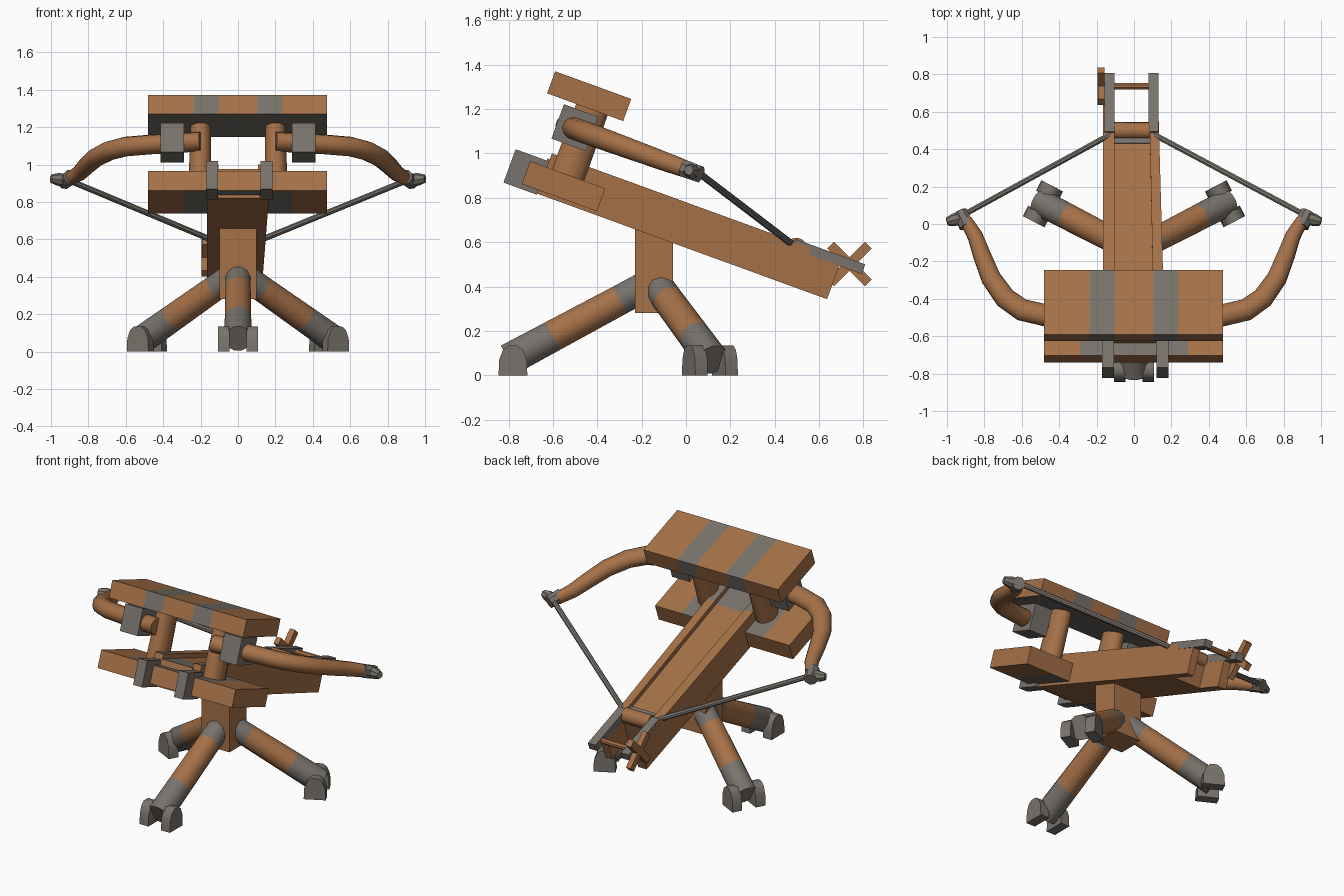
import bpy, bmesh, math
from mathutils import Matrix, Vector

if "Cube" in bpy.data.objects:
    bpy.data.objects.remove(bpy.data.objects["Cube"])

TILT = Matrix.Rotation(math.radians(-20), 4, 'X')   # frame of the tilted stock
FLAT = Matrix.Identity(4)


def material(name, rgb):
    m = bpy.data.materials.new(name)
    m.diffuse_color = (*rgb, 1)
    m.use_nodes = True
    m.node_tree.nodes["Principled BSDF"].inputs["Base Color"].default_value = m.diffuse_color
    return m


WOOD = material("brown wood", (0.38, 0.165, 0.065))
IRON = material("grey iron", (0.19, 0.17, 0.15))


def finish(name, bm, mats, M=FLAT):
    """Turn a bmesh into an object, smooth below 40 degrees."""
    bmesh.ops.recalc_face_normals(bm, faces=bm.faces)
    bm.transform(M)
    me = bpy.data.meshes.new(name)
    bm.to_mesh(me)
    bm.free()
    for m in mats:
        me.materials.append(m)
    for p in me.polygons:
        p.use_smooth = True
    me.set_sharp_from_angle(angle=math.radians(40))
    ob = bpy.data.objects.new(name, me)
    bpy.context.scene.collection.objects.link(ob)
    return ob


def box(name, x, y, z, mat, M=TILT, back=(0, 0), cuts=(), rule=None):
    """Box from ranges; back shifts the left/right edge at the y-max end."""
    bm = bmesh.new()
    bmesh.ops.create_cube(bm, size=1)
    for v in bm.verts:
        i, j, k = (int(c > 0) for c in v.co)
        v.co = (x[i] + (back[i] if j else 0), y[j], z[k])
    for axis, val in cuts:
        n = Vector((0, 0, 0))
        n[axis] = 1
        bmesh.ops.bisect_plane(bm, geom=bm.verts[:] + bm.edges[:] + bm.faces[:],
                               plane_co=n * val, plane_no=n)
    if rule:
        bm.normal_update()
        for f in bm.faces:
            f.material_index = int(rule(f.calc_center_median(), f.normal))
    return finish(name, bm, [mat] if not rule else [WOOD, IRON], M)


def tube(name, path, radii, mat=None, segs=None, n=12, M=FLAT, hint=(0, 0, 1)):
    """Sweep an elliptical section along a path; segs gives a material per span."""
    bm = bmesh.new()
    pts = [Vector(p) for p in path]
    rings = []
    for i, p in enumerate(pts):
        t = (pts[min(i + 1, len(pts) - 1)] - pts[max(i - 1, 0)]).normalized()
        side = t.cross(Vector(hint)).normalized()
        up = side.cross(t)
        a, b = radii[i] if isinstance(radii[i], tuple) else (radii[i], radii[i])
        angs = [2 * math.pi * (k + 0.5) / n for k in range(n)]
        rings.append([bm.verts.new(p + side * a * math.cos(w) + up * b * math.sin(w)) for w in angs])
    for i in range(len(rings) - 1):
        for k in range(n):
            q = (k + 1) % n
            f = bm.faces.new((rings[i][k], rings[i][q], rings[i + 1][q], rings[i + 1][k]))
            f.material_index = segs[i] if segs else 0
    for r, e in ((rings[0], 0), (rings[-1], -1)):
        bm.faces.new(r).material_index = segs[e] if segs else 0
    return finish(name, bm, [WOOD, IRON] if segs else [mat], M)


# --- Stand: central post, three legs with paired iron foot cheeks
PC = Vector((0, -0.145, 0))
box("centre_post", (-0.1, 0.1), (-0.23, -0.058), (0.28, 0.66), WOOD, FLAT)

FOOT = [(-0.065, 0), (0.065, 0), (0.062, 0.07), (0.045, 0.115), (0.02, 0.135),
        (-0.02, 0.135), (-0.045, 0.115), (-0.062, 0.07)]
for label, fx, fy in (("front", 0, -0.78), ("left", -0.487, 0.108), ("right", 0.487, 0.108)):
    foot = Vector((fx, fy, 0))
    d = (foot - PC).normalized()
    side = Vector((-d.y, d.x, 0))
    a = PC + d * 0.05 + Vector((0, 0, 0.395))
    b = foot + d * 0.02 + Vector((0, 0, 0.07))
    tube(label + "_leg", [a, a.lerp(b, 0.17), a.lerp(b, 0.67), b],
         [0.07, 0.07, 0.073, 0.075], segs=[1, 0, 1])
    for s in (-1, 1):
        bm = bmesh.new()
        inner, outer = ([bm.verts.new(foot + d * u + side * s * o + Vector((0, 0, z)))
                         for u, z in FOOT] for o in (0.045, 0.108))
        bm.faces.new(inner)
        bm.faces.new(outer)
        for k in range(len(FOOT)):
            q = (k + 1) % len(FOOT)
            bm.faces.new((inner[k], inner[q], outer[q], outer[k]))
        finish(label + "_foot_cheek", bm, [IRON])

# --- Stock: channel floor and two side walls that fork past it at the rear
front_iron = lambda c, n: c.y < -0.74 and n.z > 0.5
box("stock_floor", (-0.112, 0.115), (-0.92, 0.3), (0.54, 0.705), WOOD,
    back=(0, -0.025), cuts=[(1, -0.74)], rule=front_iron)
box("stock_left_wall", (-0.165, -0.105), (-0.91, 0.48), (0.54, 0.733), WOOD,
    cuts=[(1, -0.74)], rule=front_iron)
box("stock_right_wall", (0.108, 0.165), (-0.91, 0.48), (0.54, 0.733), WOOD,
    back=(-0.028, -0.037), cuts=[(1, -0.74)], rule=front_iron)

# --- Head: lower and upper boards with iron patches and bands
box("lower_board", (-0.48, 0.475), (-0.99, -0.63), (0.557, 0.667), WOOD,
    cuts=[(0, -0.29), (0, 0.29)],
    rule=lambda c, n: abs(n.z) > 0.5 and abs(c.x) < 0.29)
box("upper_board", (-0.48, 0.475), (-1.023, -0.658), (0.98, 1.086), WOOD,
    cuts=[(0, v) for v in (-0.235, -0.105, 0.105, 0.235)],
    rule=lambda c, n: n.z < -0.5 or 0.105 < abs(c.x) < 0.235)
for name, x in (("left", (-0.17, -0.107)), ("right", (0.12, 0.185))):
    box(name + "_front_bracket", x, (-1.07, -0.91), (0.535, 0.695), IRON)

# --- Mirrored bow parts: uprights, clamps, arms, tips, string
V = 0.873
ARM = [(0.2, -0.882, 0.06), (0.47, -0.838, 0.06), (0.60, -0.806, 0.06), (0.69, -0.738, 0.058),
       (0.765, -0.625, 0.054), (0.815, -0.49, 0.048), (0.85, -0.385, 0.042), (0.9, -0.297, 0.034)]
for s, name in ((-1, "left"), (1, "right")):
    tube(name + "_upright", [(s * 0.203, -0.808, 0.62), (s * 0.2, -0.808, 1.0)],
         [(0.065, 0.08), (0.055, 0.078)], WOOD, M=TILT, hint=(0, 1, 0))
    xs = sorted((s * 0.29, s * 0.415))
    box(name + "_arm_clamp", xs, (-0.935, -0.77), (0.795, 0.96), IRON)
    tube(name + "_bow_arm", [(s * x, u, V) for x, u, r in ARM],
         [(r, 0.5 * r + 0.022) for x, u, r in ARM], WOOD, M=TILT)
    tube(name + "_tip_clamp", [(s * 0.895, -0.33, V), (s * 0.93, -0.25, V)],
         [0.042, 0.04], IRON, n=8, M=TILT)
    tube(name + "_tip_knob", [(s * 0.92, -0.283, V), (s * 0.965, -0.294, V), (s * 1.0, -0.305, V)],
         [0.034, 0.034, 0.022], IRON, n=8, M=TILT)
    inner = 0.085 if s > 0 else -0.105
    tube(name + "_bowstring", [(s * 0.91, 0.05, 0.918), (inner, 0.49, 0.582)],
         [0.016, 0.016], IRON, n=8)

# --- Rear: iron rails, string catch, windlass axle with cross handle
box("left_rear_rail", (-0.158, -0.104), (0.255, 0.588), (0.7, 0.746), IRON)
box("right_rear_rail", (0.078, 0.132), (0.255, 0.588), (0.7, 0.746), IRON)
box("catch_plate", (-0.104, 0.085), (0.2, 0.25), (0.68, 0.718), IRON)
tube("string_catch", [(-0.105, 0.272, 0.71), (0.085, 0.272, 0.71)], [0.046, 0.046], WOOD, M=TILT)
C = Vector((0, 0.737, 0.502))
tube("windlass_axle", [C + Vector((-0.19, 0, 0)), C + Vector((0.1, 0, 0))], [0.018, 0.018], WOOD, n=8)
for i, ang in enumerate((45, -45)):
    M = Matrix.Translation(C) @ Matrix.Rotation(math.radians(ang), 4, 'X')
    box("crank_bar", (-0.195 + i * 0.002, -0.157 - i * 0.002), (-0.12, 0.12), (-0.022, 0.022), WOOD, M)
